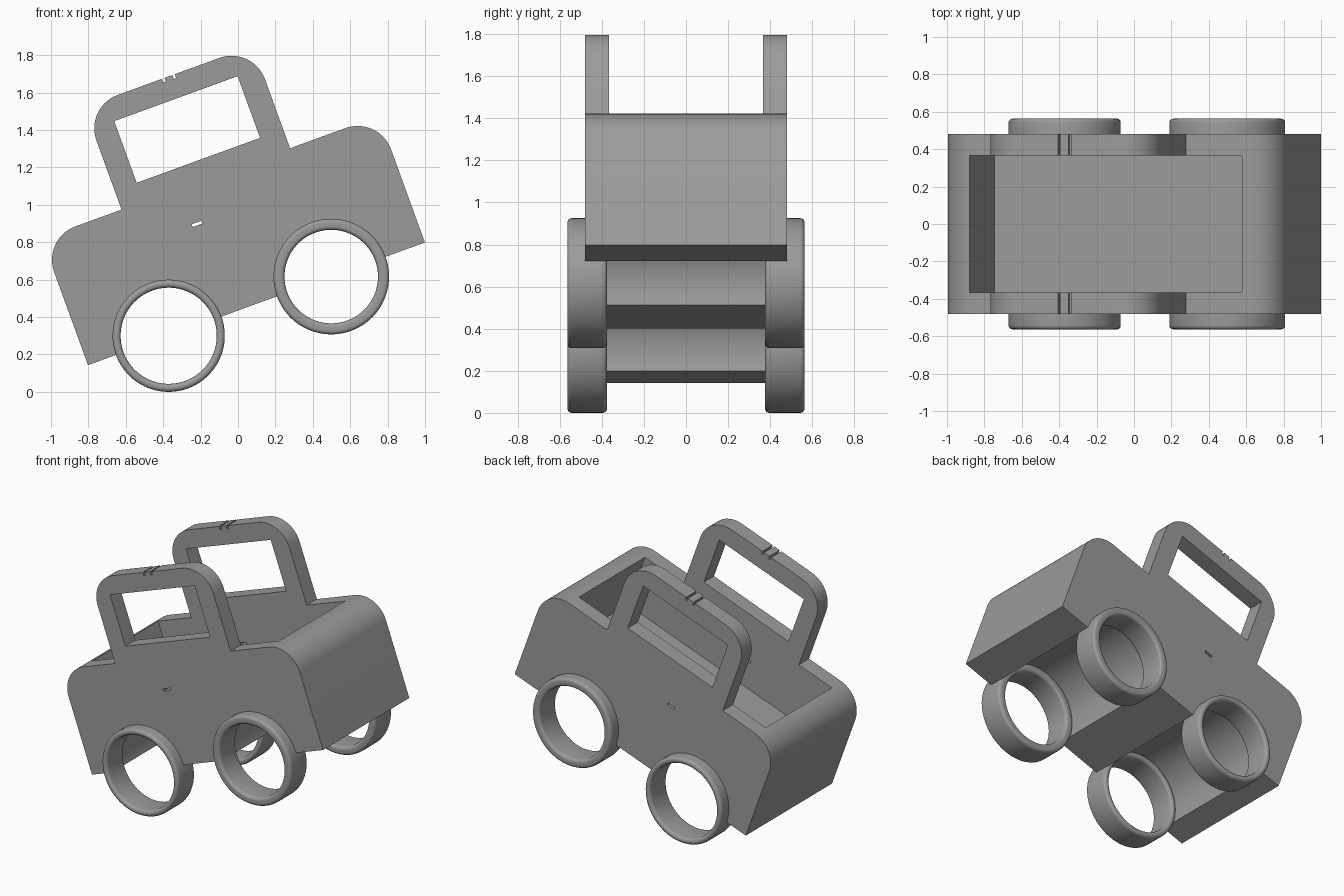
import bpy, bmesh
from math import sin, cos, radians, pi
from mathutils import Matrix

default = bpy.data.objects.get("Cube")
if default:
    bpy.data.objects.remove(default, do_unlink=True)

# The whole car is modelled level, then pitched nose-up by this frame
FRAME = Matrix.Translation((-0.802, 0, 0.143)) @ Matrix.Rotation(radians(-20), 4, 'Y')

LENGTH, DECK, ROOF = 1.917, 0.72, 1.303
CAB_REAR, CAB_FRONT = 0.453, 1.412
HALF_WIDTH, INNER_WIDTH = 0.48, 0.367
ROUND = 0.19
# name: (position along the car, outer radius, inner radius)
AXLES = {"rear": (0.459, 0.300, 0.257), "front": (1.384, 0.309, 0.250)}

grey = bpy.data.materials.new("plain grey")
grey.use_nodes = True
colour = (0.33, 0.33, 0.33, 1)
grey.diffuse_color = colour
grey.node_tree.nodes["Principled BSDF"].inputs["Base Color"].default_value = colour


def make_object(name, bm):
    bmesh.ops.recalc_face_normals(bm, faces=bm.faces)
    mesh = bpy.data.meshes.new(name)
    bm.to_mesh(mesh)
    bm.free()
    obj = bpy.data.objects.new(name, mesh)
    bpy.context.collection.objects.link(obj)
    mesh.materials.append(grey)
    return obj


def arc(cx, cz, r, start, end, steps=16):
    angles = [radians(start + (end - start) * i / steps) for i in range(steps + 1)]
    return [(cx + r * cos(a), cz + r * sin(a)) for a in angles]


def extrude_profile(name, points, half):
    bm = bmesh.new()
    face = bm.faces.new([bm.verts.new((x, -half, z)) for x, z in points])
    result = bmesh.ops.extrude_face_region(bm, geom=[face])
    verts = [v for v in result["geom"] if isinstance(v, bmesh.types.BMVert)]
    bmesh.ops.translate(bm, verts=verts, vec=(0, 2 * half, 0))
    return make_object(name, bm)


def cut(target, name, x0, x1, z0, z1, half=1.0):
    cutter = extrude_profile(name, [(x0, z0), (x1, z0), (x1, z1), (x0, z1)], half)
    cutter.hide_render = True
    mod = target.modifiers.new(name, 'BOOLEAN')
    mod.operation, mod.solver, mod.object = 'DIFFERENCE', 'EXACT', cutter
    bpy.context.view_layer.objects.active = target
    bpy.ops.object.modifier_apply(modifier=mod.name)
    bpy.data.objects.remove(cutter, do_unlink=True)


def finish(obj):
    obj.data.transform(FRAME)
    bpy.ops.object.select_all(action='DESELECT')
    obj.select_set(True)
    bpy.context.view_layer.objects.active = obj
    bpy.ops.object.shade_smooth_by_angle(angle=radians(30))


# Body side profile with wheel arches, rounded ends and rounded cab
outline = [(0, 0)]
for x, outer, _ in AXLES.values():
    outline += arc(x, 0, outer - 0.003, 180, 0, 40)
outline.append((LENGTH, 0))
outline += arc(LENGTH - ROUND, DECK - ROUND, ROUND, 0, 90)
outline.append((CAB_FRONT, DECK))
outline += arc(CAB_FRONT - ROUND, ROOF - ROUND, ROUND, 0, 90)
outline += arc(CAB_REAR + ROUND, ROOF - ROUND, ROUND, 90, 180)
outline.append((CAB_REAR, DECK))
outline += arc(ROUND, DECK - ROUND, ROUND, 90, 180)
body = extrude_profile("body", outline, HALF_WIDTH)

# Open interior, side windows, handle slots and roof notches
cut(body, "interior_cutter", 0.18, 1.73, 0.327, 2, INNER_WIDTH)
cut(body, "window_cutter", 0.578, 1.28, 0.827, 1.178)
cut(body, "handle_cutter", 0.778, 0.834, 0.502, 0.518)
for x in (0.902, 0.961):
    cut(body, "notch_cutter", x - 0.007, x + 0.007, ROOF - 0.022, ROOF + 0.1)
finish(body)


# Hollow wheel rings with softened rims
def wheel(name, x, outer, inner, side):
    y0, y1, soft = 0.376, 0.563, 0.02
    section = []
    for cx, cy, start in ((outer - soft, y1 - soft, 0), (inner + soft, y1 - soft, 90),
                          (inner + soft, y0 + soft, 180), (outer - soft, y0 + soft, 270)):
        section += arc(cx, cy, soft, start, start + 90, 5)
    bm = bmesh.new()
    verts = [bm.verts.new((r, y * side, 0)) for r, y in section]
    edges = [bm.edges.new((a, b)) for a, b in zip(verts, verts[1:] + verts[:1])]
    bmesh.ops.spin(bm, geom=verts + edges, cent=(0, 0, 0), axis=(0, 1, 0),
                   angle=2 * pi, steps=80, use_duplicate=False)
    bmesh.ops.remove_doubles(bm, verts=bm.verts, dist=0.0001)
    bmesh.ops.translate(bm, verts=bm.verts, vec=(x, 0, 0))
    finish(make_object(name, bm))


for axle, (x, outer, inner) in AXLES.items():
    for label, side in (("near", -1), ("far", 1)):
        wheel(f"{axle}_wheel_{label}", x, outer, inner, side)
